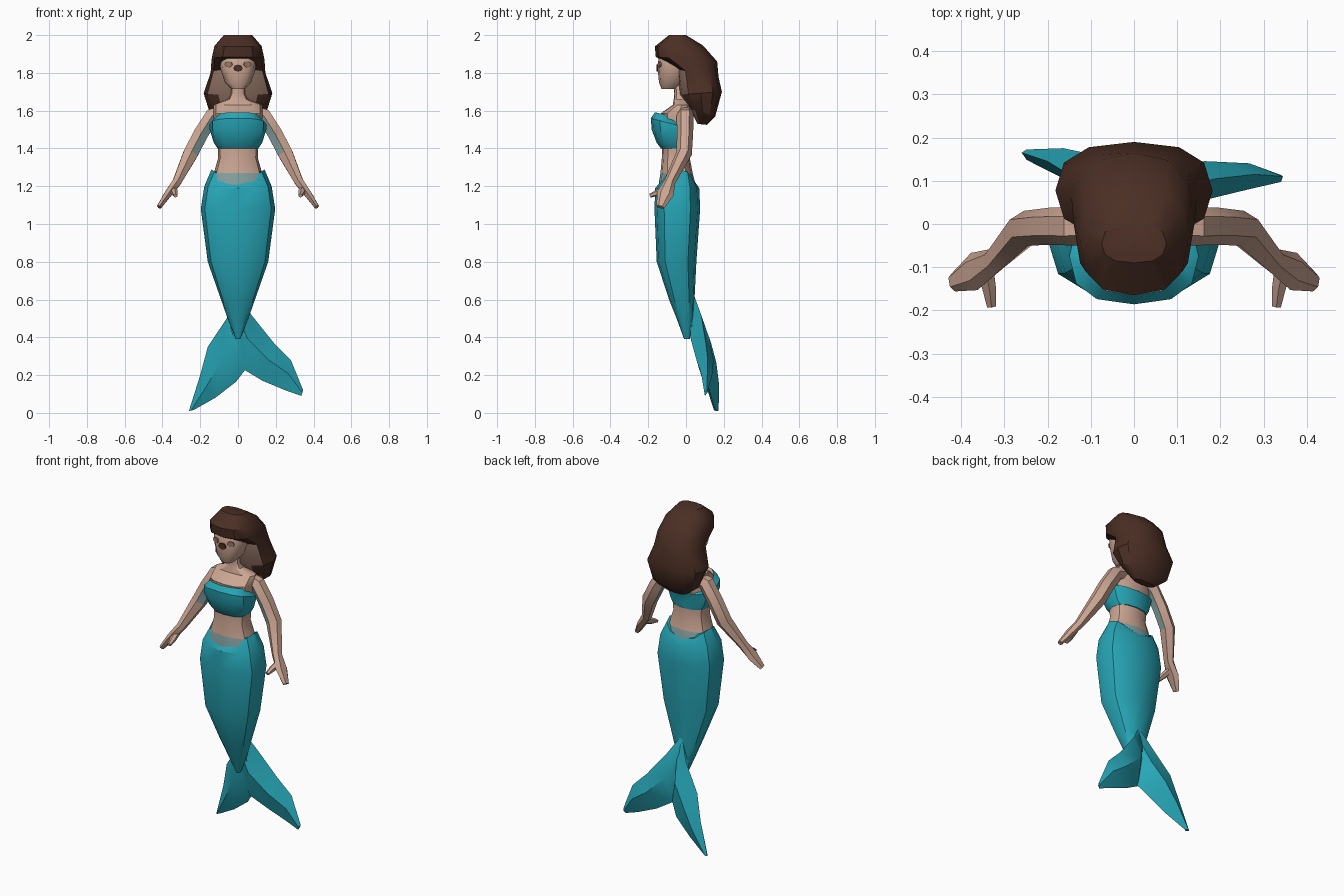
import bpy, bmesh, math
from mathutils import Vector

cube = bpy.data.objects.get("Cube")
if cube:
    bpy.data.objects.remove(cube, do_unlink=True)


def material(name, colour):
    mat = bpy.data.materials.new(name)
    mat.use_nodes = True
    rgba = (*colour, 1)
    mat.diffuse_color = rgba
    shader = mat.node_tree.nodes["Principled BSDF"]
    shader.inputs["Base Color"].default_value = rgba
    shader.inputs["Roughness"].default_value = .8
    return mat


teal = material("teal", (.02, .38, .47))
skin = material("skin", (.6, .38, .29))
brown = material("dark brown", (.07, .028, .018))
grey_teal = material("greyed teal", (.24, .36, .36))
taupe = material("taupe", (.3, .18, .135))


def finish(bm, name, mats, rule=None, angle=35):
    """Turn a bmesh into a shaded object; rule picks a material per face."""
    bmesh.ops.recalc_face_normals(bm, faces=bm.faces)
    bm.normal_update()
    if rule:
        for face in bm.faces:
            face.material_index = rule(face.calc_center_median(), face.normal)
    mesh = bpy.data.meshes.new(name)
    bm.to_mesh(mesh)
    bm.free()
    for mat in mats:
        mesh.materials.append(mat)
    obj = bpy.data.objects.new(name, mesh)
    bpy.context.collection.objects.link(obj)
    bpy.ops.object.select_all(action='DESELECT')
    obj.select_set(True)
    bpy.context.view_layer.objects.active = obj
    bpy.ops.object.shade_smooth_by_angle(angle=math.radians(angle))
    return obj


def loft(name, rings, mats, rule=None, angle=35):
    """Skin a list of equal point rings and cap both ends."""
    bm = bmesh.new()
    loops = [[bm.verts.new(p) for p in ring] for ring in rings]
    for low, high in zip(loops, loops[1:]):
        for i in range(len(low)):
            j = (i + 1) % len(low)
            bm.faces.new((low[i], low[j], high[j], high[i]))
    bm.faces.new(loops[0])
    bm.faces.new(loops[-1])
    return finish(bm, name, mats, rule, angle)


def ring(width, front, back, dip=0, sides=12, power=.8):
    """Boxy oval through a front and a back (y, z) point; dip lowers its middle."""
    points = []
    for i in range(sides):
        a = math.tau * i / sides
        c, s = math.cos(a), math.sin(a)
        x = math.copysign(abs(c) ** power, c) * width
        t = math.copysign(abs(s) ** power, s)
        blend = (t + 1) / 2
        y = front[0] + (back[0] - front[0]) * blend
        z = front[1] + (back[1] - front[1]) * blend - dip * abs(t) ** 3
        points.append(Vector((x, y, z)))
    return points


def level(z, width, front, back, dip=0):
    return ring(width, (front, z), (back, z), dip)


def limb(name, stations, mats, side, rule=None):
    """Six-sided tube along (x, y, z, depth, thickness) stations."""
    centres = [Vector((s[0] * side, s[1], s[2])) for s in stations]
    rings = []
    for i, station in enumerate(stations):
        along = centres[min(i + 1, len(centres) - 1)] - centres[max(i - 1, 0)]
        along.normalize()
        ref = Vector((0, 1, 0)) if abs(along.y) < .8 else Vector((0, 0, 1))
        u = (ref - along * ref.dot(along)).normalized()
        v = along.cross(u)
        rings.append([centres[i] + u * math.cos(k * math.pi / 3) * station[3]
                      + v * math.sin(k * math.pi / 3) * station[4] for k in range(6)])
    return loft(name, rings, mats, rule)


# Tail, dipping to a V at the waist
loft("tail", [
    level(.39, .012, -.01, .02),
    level(.5, .055, -.05, .04),
    level(.6, .09, -.09, .045),
    level(.8, .16, -.155, .055),
    level(1.08, .197, -.167, .075),
    level(1.2, .178, -.163, .07, .01),
    level(1.29, .14, -.13, .045, .07),
], [teal])


# Tail fin: each lobe is a diamond section swept from root to tip
def lobe(name, stations):
    rings = []
    for ox, oz, ix, iz, y, thick in stations:
        outer, inner = Vector((ox, y + .01, oz)), Vector((ix, y, iz))
        middle = outer.lerp(inner, .45)
        push = Vector((0, thick, 0))
        rings.append([outer, middle - push, inner, middle + push])
    loft(name, rings, [teal], angle=45)


lobe("left_fin", [
    (.0, .63, -.04, .45, .03, .02),
    (.07, .52, .03, .23, .07, .05),
    (.19, .37, .13, .17, .095, .045),
    (.28, .28, .25, .12, .105, .03),
    (.345, .12, .335, .09, .1, .008),
])
lobe("right_fin", [
    (.0, .63, .04, .45, .03, .02),
    (-.06, .5, .04, .23, .075, .05),
    (-.16, .35, -.01, .165, .11, .045),
    (-.2, .2, -.12, .08, .135, .035),
    (-.26, .01, -.235, .015, .155, .012),
])

# Torso and neck, with a blended band above the tail
loft("torso", [
    level(1.18, .15, -.145, .05),
    level(1.23, .145, -.142, .045),
    level(1.27, .128, -.135, .035),
    level(1.35, .105, -.128, .02),
    level(1.42, .108, -.125, .02),
    level(1.52, .125, -.13, .03),
    level(1.585, .13, -.135, .035),
    level(1.63, .13, -.07, .03),
    level(1.66, .05, -.065, .01),
    level(1.69, .036, -.062, -.005),
    level(1.76, .036, -.07, .0),
], [skin, grey_teal], lambda c, n: int(c.z < 1.26))

# Strapless top with a sweetheart edge
loft("bandeau_top", [
    level(1.4, .108, -.133, .026),
    level(1.43, .128, -.155, .03),
    level(1.5, .15, -.182, .037),
    ring(.15, (-.186, 1.56), (.038, 1.5)),
    ring(.112, (-.165, 1.605), (.032, 1.51), .015),
], [teal, skin], lambda c, n: int(n.z > .9))

# Arms and thumbs
for side, label in ((1, "left"), (-1, "right")):
    limb(label + "_arm", [
        (.07, -.005, 1.6, .04, .035),
        (.135, -.005, 1.575, .045, .045),
        (.195, -.005, 1.48, .043, .045),
        (.25, -.01, 1.375, .042, .045),
        (.322, -.085, 1.225, .03, .027),
        (.37, -.11, 1.16, .045, .022),
        (.418, -.135, 1.09, .022, .014),
    ], [skin, grey_teal], side,
        lambda c, n: int(1.4 < c.z < 1.56 and n.x * c.x < 0 and n.y < .3))
    limb(label + "_thumb", [
        (.345, -.1, 1.185, .022, .022),
        (.335, -.15, 1.165, .018, .018),
        (.33, -.19, 1.15, .01, .012),
    ], [skin], side)

# Head
loft("head", [
    level(1.715, .035, -.13, -.05),
    level(1.75, .07, -.143, -.01),
    level(1.82, .093, -.15, .03),
    level(1.89, .1, -.145, .06),
    level(1.95, .07, -.1, .04),
], [skin])


# Painted face details as thin plates
def face_plate(name, x, y, z, radius, turn, mat):
    bm = bmesh.new()
    bmesh.ops.create_cone(bm, cap_ends=True, segments=8, radius1=radius,
                          radius2=radius, depth=.008)
    obj = finish(bm, name, [mat])
    obj.rotation_euler = (math.pi / 2, 0, turn)
    obj.location = (x, y, z)
    obj.scale.y = .75


face_plate("nose_mark", 0, -.151, 1.825, .025, 0, brown)
for side, label in ((1, "left"), (-1, "right")):
    face_plate(label + "_eye", .05 * side, -.14, 1.845, .022, .3 * side, taupe)

# Hair: tilted rings from crown to the swept-back tips
loft("hair", [
    ring(.075, (-.09, 2), (.0, 2)),
    ring(.125, (-.165, 1.94), (.09, 1.945)),
    ring(.14, (-.16, 1.885), (.165, 1.86)),
    ring(.145, (-.05, 1.82), (.172, 1.78)),
    ring(.182, (-.035, 1.685), (.19, 1.7)),
    ring(.15, (.02, 1.61), (.155, 1.57)),
    ring(.07, (.06, 1.53), (.11, 1.525)),
], [brown, taupe],
    lambda c, n: int(n.y < -.6 and c.z < 1.8 and abs(c.x) < .12))
